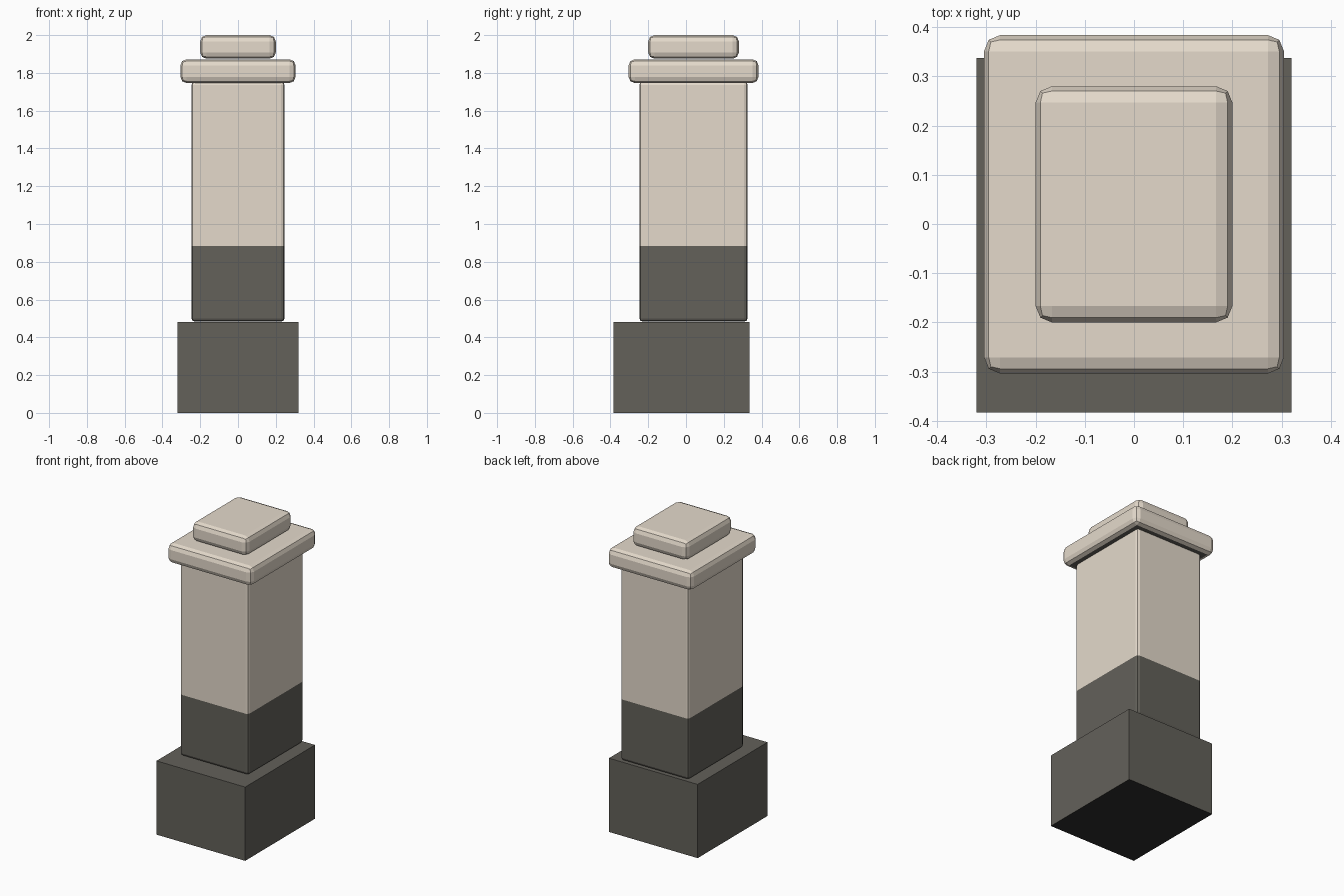
import bpy
import bmesh

old = bpy.data.objects.get("Cube")
if old:
    bpy.data.objects.remove(old, do_unlink=True)


def material(name, colour):
    mat = bpy.data.materials.new(name)
    mat.use_nodes = True
    mat.diffuse_color = colour
    mat.node_tree.nodes["Principled BSDF"].inputs["Base Color"].default_value = colour
    return mat


stone = material("pale stone", (0.78, 0.70, 0.60, 1))
dark = material("dark stone", (0.125, 0.119, 0.102, 1))
black = material("black underside", (0.026, 0.026, 0.026, 1))


def block(name, half_x, y0, y1, z0, z1, mats, bevel=0, split=None):
    """Box with rounded edges; the second colour goes below the split height or on the underside."""
    bm = bmesh.new()
    bmesh.ops.create_cube(bm, size=1)
    for v in bm.verts:
        v.co.x *= 2 * half_x
        v.co.y = y1 if v.co.y > 0 else y0
        v.co.z = z1 if v.co.z > 0 else z0
    if bevel:
        bmesh.ops.bevel(bm, geom=bm.edges[:], offset=bevel, segments=2,
                        profile=0.5, affect='EDGES')
    if split:
        bmesh.ops.bisect_plane(bm, geom=bm.verts[:] + bm.edges[:] + bm.faces[:],
                               plane_co=(0, 0, split), plane_no=(0, 0, 1))
    bm.normal_update()
    if len(mats) > 1:
        for f in bm.faces:
            second = f.calc_center_median().z < split if split else f.normal.z < -0.95
            f.material_index = int(second)
    mesh = bpy.data.meshes.new(name)
    bm.to_mesh(mesh)
    bm.free()
    for m in mats:
        mesh.materials.append(m)
    obj = bpy.data.objects.new(name, mesh)
    bpy.context.collection.objects.link(obj)


# Square-edged foot
block("plinth", 0.32, -0.383, 0.337, 0, 0.481, [dark, black])
# Two-tone column
block("shaft", 0.246, -0.247, 0.326, 0.483, 1.755, [stone, dark], 0.018, 0.883)
# Overhanging slab and small top block
block("capital_slab", 0.305, -0.304, 0.384, 1.746, 1.872, [stone, dark], 0.033)
block("top_block", 0.2, -0.2, 0.28, 1.875, 2.0, [stone], 0.033)
